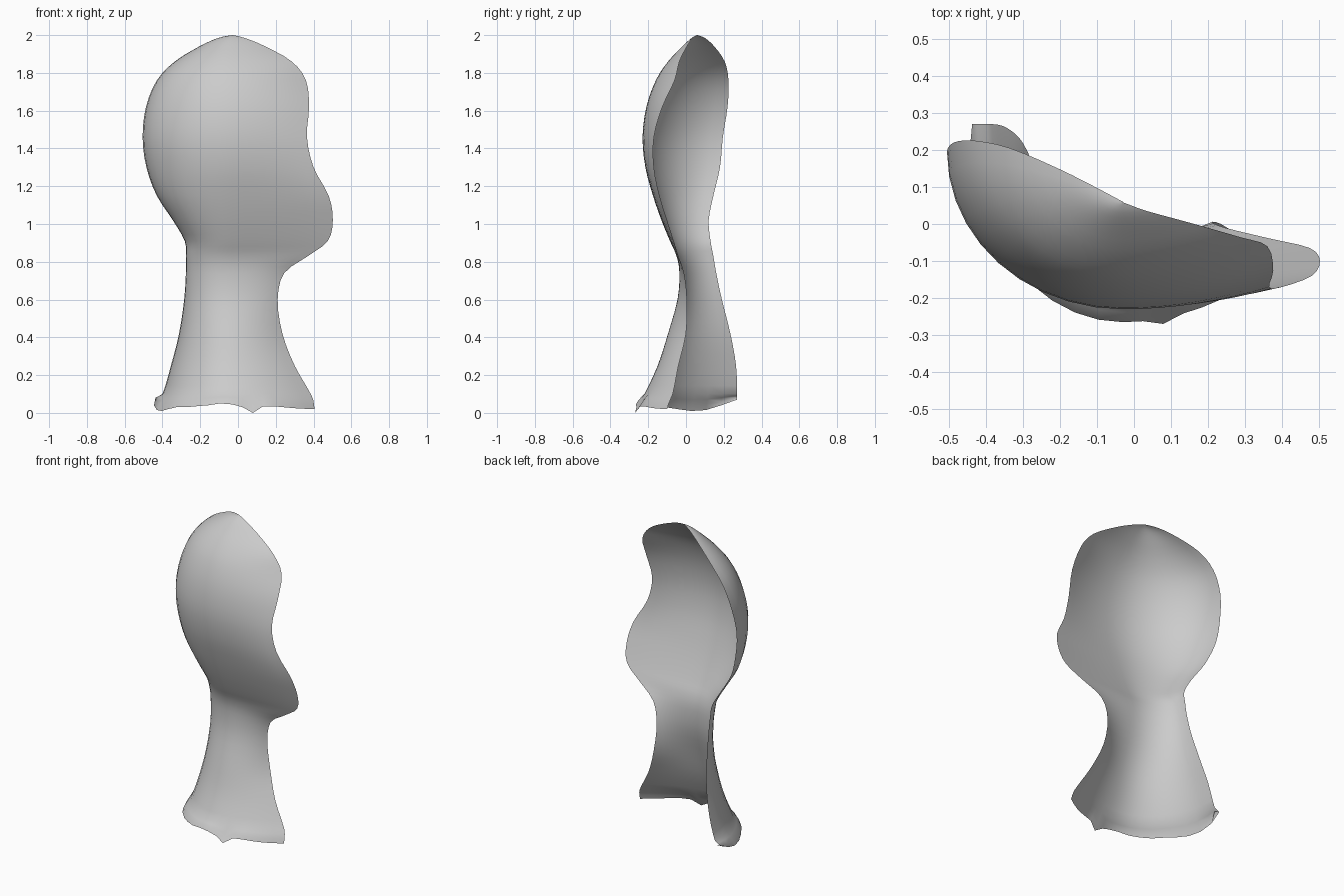
import bpy, bmesh, math

# Cross-sections of the open bust shell:
# height, left rim x, left rim y, front y, right rim x, right rim y
SECTIONS = [
    (0.03, -0.45, 0.27, -0.265, 0.405, -0.10),
    (0.10, -0.40, 0.27, -0.22, 0.385, -0.07),
    (0.25, -0.355, 0.265, -0.15, 0.30, -0.04),
    (0.42, -0.312, 0.235, -0.095, 0.235, 0.0),
    (0.60, -0.285, 0.19, -0.045, 0.21, 0.005),
    (0.74, -0.276, 0.16, -0.035, 0.245, -0.01),
    (0.83, -0.276, 0.145, -0.05, 0.37, -0.04),
    (0.91, -0.282, 0.13, -0.085, 0.475, -0.065),
    (1.02, -0.345, 0.12, -0.13, 0.502, -0.10),
    (1.15, -0.43, 0.145, -0.175, 0.48, -0.14),
    (1.30, -0.485, 0.18, -0.215, 0.40, -0.17),
    (1.46, -0.505, 0.195, -0.23, 0.365, -0.17),
    (1.62, -0.487, 0.22, -0.21, 0.376, -0.125),
    (1.76, -0.43, 0.225, -0.16, 0.36, -0.06),
    (1.86, -0.335, 0.205, -0.095, 0.285, -0.035),
    (1.94, -0.205, 0.15, -0.02, 0.145, 0.005),
    (1.985, -0.105, 0.10, 0.03, 0.035, 0.035),
    (2.00, -0.03, 0.06, 0.058, -0.028, 0.058),
]
STEPS, SIDE, FLAT = 3, 10, 8
FRONT_X = -0.03


def blend(a, b, c, d, t):
    """Smooth curve between b and c."""
    return b + 0.5 * t * (c - a + t * (2*a - 5*b + 4*c - d + t * (3*(b - c) + d - a)))


def dense_sections():
    n = len(SECTIONS)
    rows = []
    for i in range(n - 1):
        keys = [SECTIONS[min(max(i + k, 0), n - 1)] for k in (-1, 0, 1, 2)]
        for s in range(STEPS):
            rows.append([blend(*v, s / STEPS) for v in zip(*keys)])
    return rows + [list(SECTIONS[-1])]


def section_points(z, xl, yl, yf, xr, yr):
    pts = []
    # rounded side from the left rim to the front
    for k in range(SIDE):
        a = math.pi / 2 * k / SIDE
        pts.append([FRONT_X + (xl - FRONT_X) * math.cos(a), yl + (yf - yl) * math.sin(a), z])
    # flatter side from the front to the right rim
    for k in range(FLAT + 1):
        s = k / FLAT
        pts.append([FRONT_X + (xr - FRONT_X) * s, yf + (yr - yf) * s ** 2, z])
    return pts


rows = [section_points(*r) for r in dense_sections()]

# ragged lower edge
RAGGED = [0.07, 0.04, 0.015, 0.01, 0.02, 0.03, 0.03, 0.035, 0.04, 0.05,
          0.045, 0.03, 0.0, 0.035, 0.035, 0.03, 0.025, 0.022, 0.02]
for p, z in zip(rows[0], RAGGED):
    p[2] = z
rows[0][0][0] = -0.40
rows[0][12][1] -= 0.015
for i in (1, 2):
    for p, q in zip(rows[i], rows[0]):
        p[2] = q[2] + (0.10 - q[2]) * i / STEPS

# head and neck shell
bm = bmesh.new()
grid = [[bm.verts.new(p) for p in row] for row in rows]
for lo, hi in zip(grid, grid[1:]):
    for j in range(len(lo) - 1):
        bm.faces.new((lo[j], lo[j + 1], hi[j + 1], hi[j]))
bmesh.ops.remove_doubles(bm, verts=bm.verts, dist=0.0005)
for f in bm.faces:
    f.smooth = True
mesh = bpy.data.meshes.new("head_and_neck_shell")
bm.to_mesh(mesh)
bm.free()
shell = bpy.data.objects.new("head_and_neck_shell", mesh)
bpy.context.collection.objects.link(shell)

grey = bpy.data.materials.new("light_grey")
grey.diffuse_color = (0.6, 0.6, 0.6, 1)
mesh.materials.append(grey)
